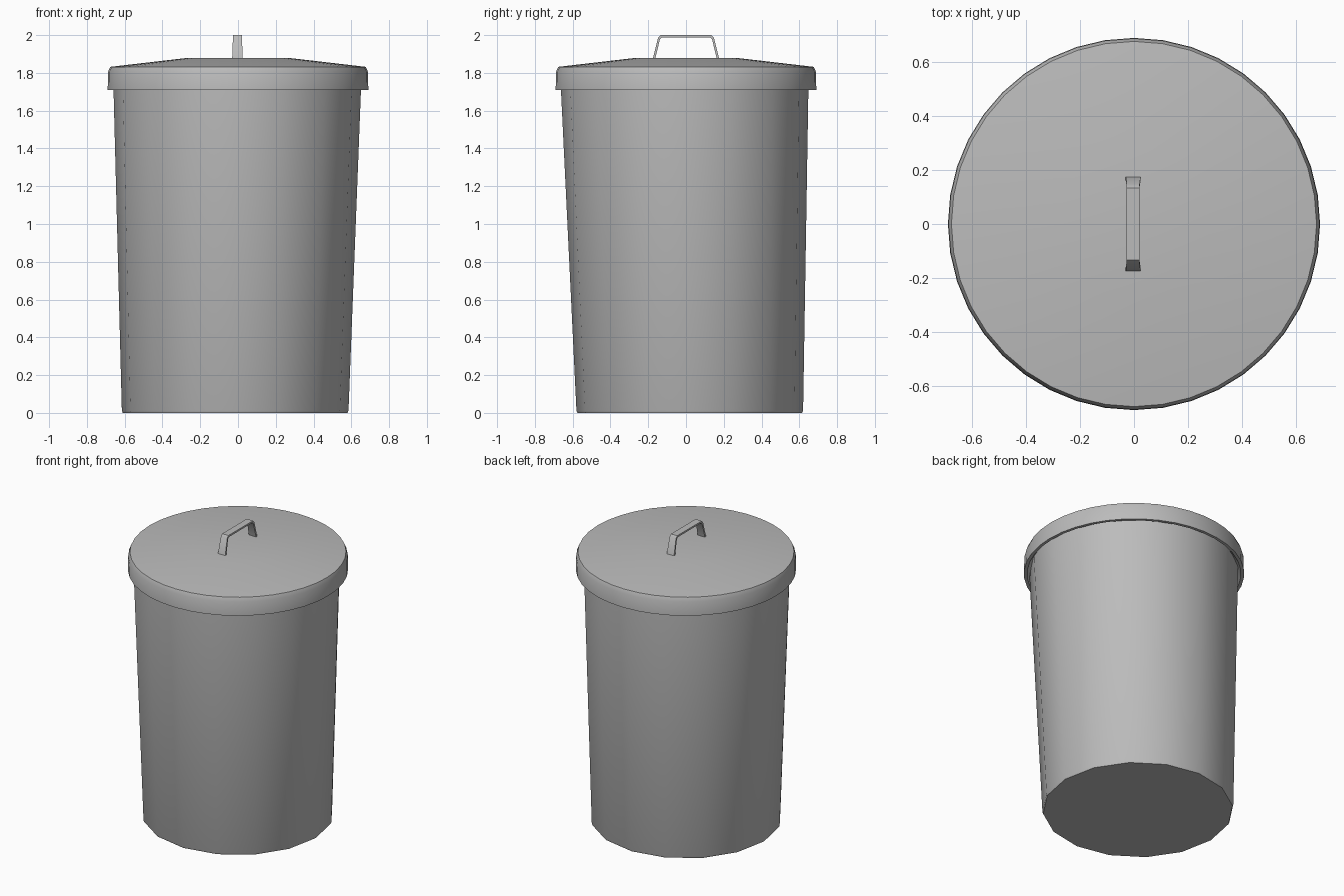
import bpy, bmesh, math

cube = bpy.data.objects.get("Cube")
if cube:
    bpy.data.objects.remove(cube)

GREY = (0.5, 0.5, 0.5, 1)
metal = bpy.data.materials.new("grey metal")
metal.use_nodes = True
metal.diffuse_color = GREY
metal.node_tree.nodes["Principled BSDF"].inputs["Base Color"].default_value = GREY


def finish(name, bm, angle):
    """Turn a bmesh into a smooth shaded object."""
    bmesh.ops.recalc_face_normals(bm, faces=bm.faces)
    mesh = bpy.data.meshes.new(name)
    bm.to_mesh(mesh)
    bm.free()
    mesh.materials.append(metal)
    obj = bpy.data.objects.new(name, mesh)
    bpy.context.collection.objects.link(obj)
    bpy.ops.object.select_all(action="DESELECT")
    obj.select_set(True)
    bpy.context.view_layer.objects.active = obj
    bpy.ops.object.shade_smooth_by_angle(angle=math.radians(angle))
    return obj


def loft(name, sections, sides, angle=50):
    """Join circles given as (radius, z, centre x, centre y) and cap both ends."""
    bm = bmesh.new()
    rings = []
    for r, z, cx, cy in sections:
        turns = [math.tau * i / sides for i in range(sides)]
        rings.append([bm.verts.new((cx + r * math.cos(t), cy + r * math.sin(t), z))
                      for t in turns])
    for low, high in zip(rings, rings[1:]):
        for i in range(sides):
            j = (i + 1) % sides
            bm.faces.new((low[i], low[j], high[j], high[i]))
    bm.faces.new(rings[0])
    bm.faces.new(rings[-1])
    return finish(name, bm, angle)


# Tapered bin body, leaning slightly
loft("bin_body", [(0.595, 0, -0.015, 0.02), (0.6, 0.012, -0.015, 0.02),
                  (0.655, 1.71, -0.004, -0.007), (0.655, 1.76, -0.004, -0.007)], 16)

# Shallow domed lid with a rounded rim and a recessed underside
loft("lid", [(0.64, 1.75, 0, 0), (0.67, 1.71, 0, 0), (0.69, 1.71, 0, 0),
             (0.688, 1.805, 0, 0), (0.677, 1.832, 0, 0), (0.28, 1.878, 0, 0)], 40)

# Bent strap handle: outer and inner outlines along y, given width along x
half = [(0.177, 1.87), (0.148, 1.985), (0.134, 2.0)]
half_inner = [(0.164, 1.87), (0.138, 1.978), (0.128, 1.988)]
outer = half + [(-y, z) for y, z in reversed(half)]
inner = half_inner + [(-y, z) for y, z in reversed(half_inner)]
bm = bmesh.new()
loops = []
for (yo, zo), (yi, zi) in zip(outer, inner):
    w = 0.028 if zo < 1.9 else 0.024
    corners = [(-w, yo, zo), (w, yo, zo), (w, yi, zi), (-w, yi, zi)]
    loops.append([bm.verts.new((x - 0.003, y, z)) for x, y, z in corners])
for a, b in zip(loops, loops[1:]):
    for i in range(4):
        j = (i + 1) % 4
        bm.faces.new((a[i], a[j], b[j], b[i]))
bm.faces.new(loops[0])
bm.faces.new(loops[-1])
finish("lid_handle", bm, 40)
